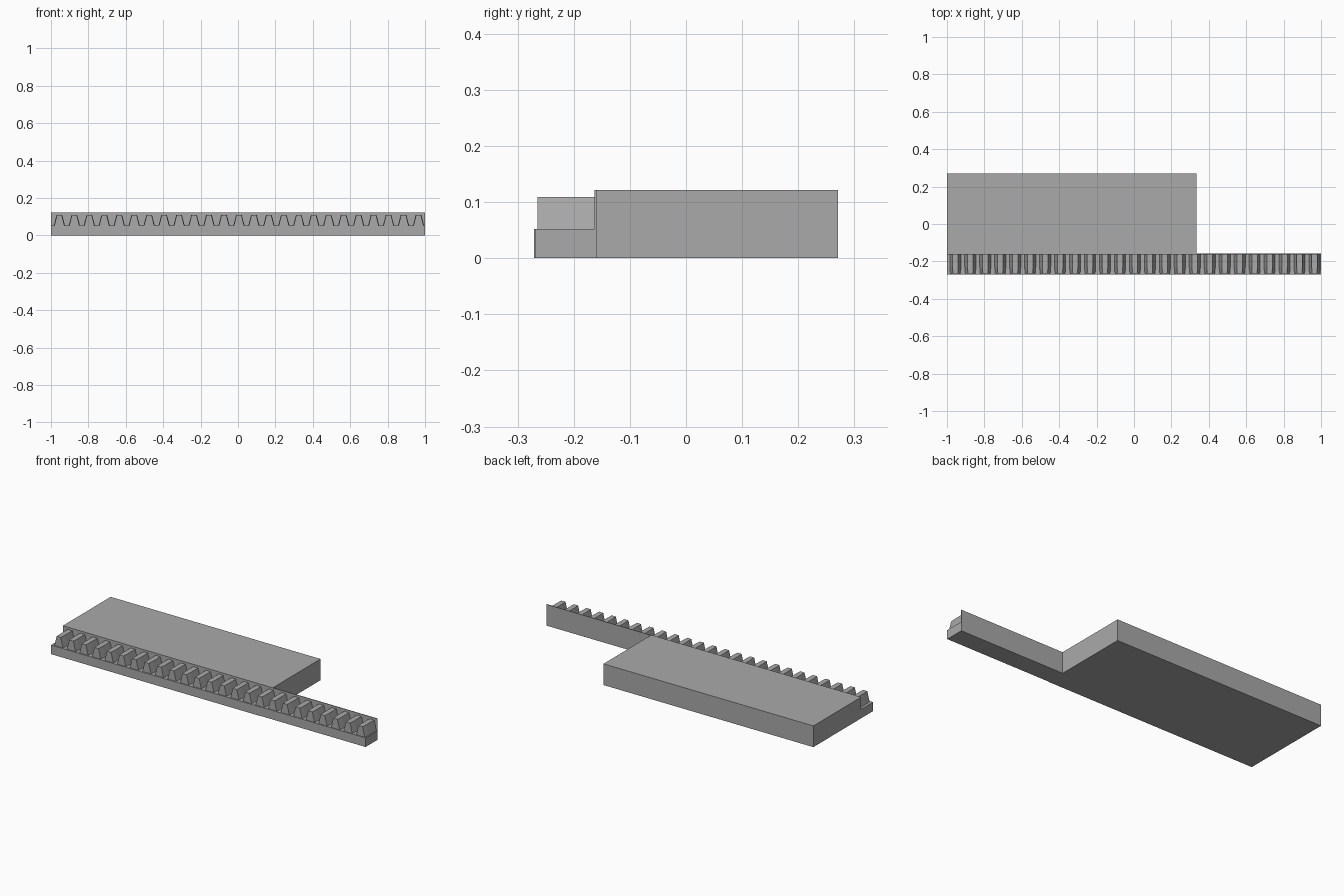
import bpy

old = bpy.data.objects.get("Cube")
if old:
    bpy.data.objects.remove(old, do_unlink=True)

GREY = (0.4, 0.4, 0.4, 1)
steel = bpy.data.materials.new("plain grey")
steel.use_nodes = True
steel.diffuse_color = GREY
steel.node_tree.nodes["Principled BSDF"].inputs["Base Color"].default_value = GREY


def mesh_object(name, verts, faces):
    mesh = bpy.data.meshes.new(name)
    mesh.from_pydata(verts, [], faces)
    mesh.materials.append(steel)
    obj = bpy.data.objects.new(name, mesh)
    bpy.context.collection.objects.link(obj)
    return obj


def loft(name, sections):
    """Skin equal-length cross-sections, listed front to back, and cap the ends."""
    n = len(sections[0])
    verts = [p for s in sections for p in s]
    faces = [tuple(range(n)), tuple(reversed(range(len(verts) - n, len(verts))))]
    for k in range(len(sections) - 1):
        for i in range(n):
            j = (i + 1) % n
            faces.append((k * n + j, k * n + i, k * n + n + i, k * n + n + j))
    return mesh_object(name, verts, faces)


def box(name, x0, x1, y0, y1, z0, z1):
    def ring(y):
        return [(x0, y, z0), (x1, y, z0), (x1, y, z1), (x0, y, z1)]
    return loft(name, [ring(y0), ring(y1)])


SPLIT, BACK, TOP, ROOT, TIP = 0.335, -0.159, 0.122, 0.052, 0.109

# Plate and the two rack sections
box("mounting_plate", -1, SPLIT, BACK, 0.271, 0, TOP)
box("rack_base_right", -1, SPLIT, -0.271, BACK, 0, ROOT)
box("rack_base_left", SPLIT, 1, -0.269, BACK, 0, ROOT)
box("rack_back_wall", -1, 1, -0.163, BACK, ROOT, TOP)


# Teeth with lead-in tapers at the front
def tooth_section(cx, y, foot, tip):
    return [(cx - foot, y, ROOT), (cx + foot, y, ROOT),
            (cx + tip, y, TIP), (cx - tip, y, TIP)]


for i in range(25):
    cx = -0.955 + i * 0.08
    loft(f"tooth_{i + 1}", [tooth_section(cx, -0.265, 0.027, 0.013),
                            tooth_section(cx, -0.23, 0.03, 0.015),
                            tooth_section(cx, -0.162, 0.03, 0.015)])
